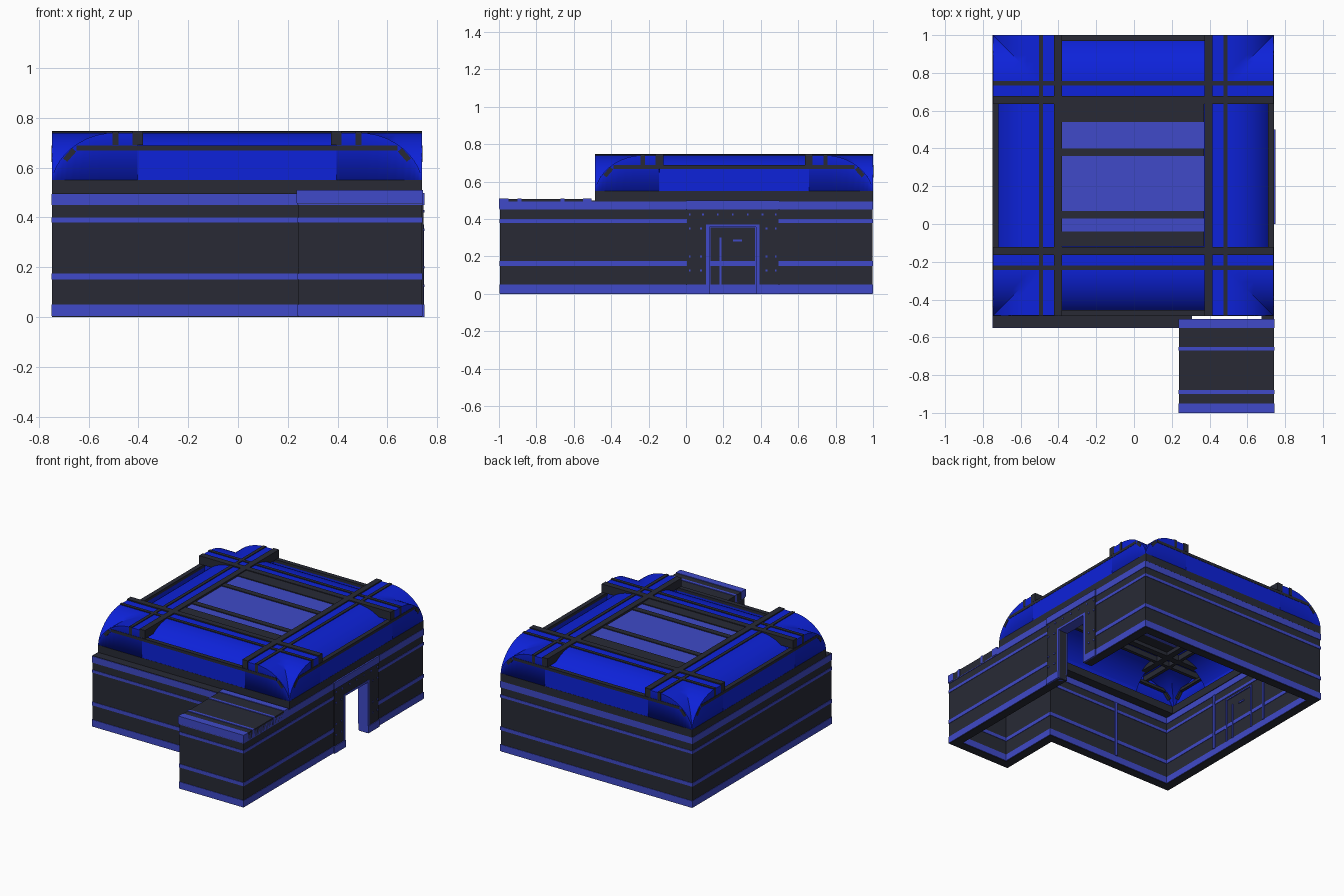
import bpy, bmesh, math
from mathutils import Vector, Matrix

if "Cube" in bpy.data.objects:
    bpy.data.objects.remove(bpy.data.objects["Cube"])

def material(name, rgb):
    m = bpy.data.materials.new(name)
    m.diffuse_color = (*rgb, 1)
    m.use_nodes = True
    m.node_tree.nodes["Principled BSDF"].inputs["Base Color"].default_value = m.diffuse_color
    return m

DARK = material("dark_metal", (0.021, 0.023, 0.036))
TRIM = material("trim_blue", (0.05, 0.068, 0.58))
BLUE = material("roof_blue", (0.004, 0.016, 0.70))

def finish(bm, name, mat):
    bmesh.ops.recalc_face_normals(bm, faces=bm.faces)
    me = bpy.data.meshes.new(name)
    bm.to_mesh(me)
    bm.free()
    ob = bpy.data.objects.new(name, me)
    bpy.context.collection.objects.link(ob)
    me.materials.append(mat)
    return ob

def boxes(name, mat, items, mats=(Matrix(),)):
    """items: (x0,x1,y0,y1,z0,z1[,tilt about y]); repeated for every matrix in mats."""
    bm = bmesh.new()
    for M in mats:
        for x0, x1, y0, y1, z0, z1, *t in items:
            T = Matrix.Translation(((x0+x1)/2, (y0+y1)/2, (z0+z1)/2))
            R = Matrix.Rotation(t[0] if t else 0, 4, 'Y')
            S = Matrix.Diagonal((x1-x0, y1-y0, z1-z0, 1))
            bmesh.ops.create_cube(bm, size=1, matrix=M @ T @ R @ S)
    return finish(bm, name, mat)

def offset(path, d, closed):
    out, n = [], len(path)
    for i, p in enumerate(path):
        ns = []
        for a, b, ok in ((i-1, i, closed or i > 0), (i, (i+1) % n, closed or i < n-1)):
            if ok:
                e = (Vector(path[b]) - Vector(path[a])).normalized()
                ns.append(Vector((e.y, -e.x)))
        m = ns[0] if len(ns) == 1 else (ns[0]+ns[1]) / (1 + ns[0].dot(ns[1]))
        out.append(Vector(p) + m*d)
    return out

def wall(name, mat, path, z0, z1, out, thick, closed):
    bm = bmesh.new()
    O, I = offset(path, out, closed), offset(path, out-thick, closed)
    rings = [[bm.verts.new((*p, z)) for p, z in ((o, z0), (o, z1), (i, z1), (i, z0))]
             for o, i in zip(O, I)]
    n = len(rings)
    for k in range(n if closed else n-1):
        a, b = rings[k], rings[(k+1) % n]
        for j in range(4):
            bm.faces.new((a[j], b[j], b[(j+1) % 4], a[(j+1) % 4]))
    if not closed:
        bm.faces.new(rings[0])
        bm.faces.new(rings[-1])
    return finish(bm, name, mat)

# Walls: L-shaped footprint, open floor, doorway gap in the right wall
corners = [(.742, 1), (-.75, 1), (-.75, -.55), (.24, -.55), (.24, -.997), (.742, -.997)]
gap = [(.742, .375)] + corners + [(.742, .125)]
wall("lower_wall", DARK, gap, 0, .36, -.003, .062, False)
wall("upper_wall", DARK, corners, .36, .498, -.003, .062, True)
wall("foot_band", TRIM, gap, .003, .05, 0, .068, False)
wall("low_stripe", TRIM, gap, .15, .175, 0, .068, False)
wall("high_stripe", TRIM, corners, .38, .4, 0, .068, True)
wall("top_band", TRIM, corners, .45, .495, 0, .068, True)

# Annex roof slab with wrapped strips
boxes("annex_roof", DARK, [(.237, .742, -.998, -.505, .455, .506)])
boxes("annex_roof_strips", TRIM, [(.236, .744, a, b, .457, .51) for a, b in
      ((-1, -.95), (-.9, -.88), (-.67, -.65), (-.55, -.504))])

# Door surround, feet and rivets
boxes("door_feet_and_header", TRIM, [(.70, .75, 0, .125, 0, .05), (.70, .75, .375, .5, 0, .05),
      (.73, .75, 0, .5, .45, .498)])
boxes("door_posts", DARK, [(.735, .745, .005, .108, .05, .45), (.735, .745, .392, .495, .05, .45),
      (.735, .745, .108, .392, .37, .45)])
boxes("door_frame", TRIM, [(.67, .747, .108, .125, .05, .36), (.67, .747, .375, .392, .05, .36),
      (.67, .747, .108, .392, .358, .372)])
boxes("door_rivets", TRIM, [(.74, .749, y-.005, y+.005, z-.005, z+.005)
      for z, ys in ((.425, (.02, .09, .17, .25, .33, .41, .48)), (.35, (.02, .08, .43, .48)),
                    (.2, (.02, .08, .43, .48)), (.125, (.02, .08, .43, .48))) for y in ys])

# Inner wall ribs
ribs = []
for c in (-.25, .25):
    ribs += [(c-.008, c+.008, .925, .94, .05, .45)]
for c in (0, .5):
    ribs += [(-.69, -.675, c-.008, c+.008, .05, .45), (.665, .68, c-.008, c+.008, .05, .45)]
ribs += [(-.258, -.242, -.49, -.475, .05, .45), (-.69, -.678, .12, .13, .05, .36),
         (-.69, -.678, .37, .38, .05, .36), (-.69, -.678, .12, .38, .355, .365),
         (-.69, -.678, .18, .19, .05, .3), (-.69, -.678, .25, .3, .28, .29)]
boxes("inner_ribs", TRIM, ribs)

# Roof shell: rounded edge vaults; corner blocks are crossed vaults
CX, CY, H, STEP = -.004, .257, .7425, .3425

def vault(d):
    t = 1 - min(d, .25)/.25
    return .55 + .19*(1 - t*t)**.6

def height(u, v):
    a, b = H-abs(u), H-abs(v)
    if a < STEP and b < STEP:
        return vault(max(a, b))
    if a < STEP or b < STEP:
        return vault(min(a, b))
    return .73

ds = [0, .006, .015, .03, .05, .075, .105, .14, .18, .22, .25, .342, .343]
us = [-H+d for d in ds] + [H-d for d in reversed(ds)]
n = len(us)
bm = bmesh.new()
g = [[bm.verts.new((CX+u, CY+v, height(u, v))) for v in us] for u in us]
for i in range(n-1):
    for j in range(n-1):
        a, b, c, d = g[i][j], g[i+1][j], g[i+1][j+1], g[i][j+1]
        if i == j:
            bm.faces.new((a, b, c)); bm.faces.new((a, c, d))
        elif i + j == n-2:
            bm.faces.new((a, b, d)); bm.faces.new((b, c, d))
        else:
            bm.faces.new((a, b, c, d))
edge = [e for e in bm.edges if e.is_boundary]
skirt = bmesh.ops.extrude_edge_only(bm, edges=edge)["geom"]
for v in skirt:
    if isinstance(v, bmesh.types.BMVert):
        v.co.z = .52
roof = finish(bm, "roof_shell", BLUE)
sol = roof.modifiers.new("thickness", 'SOLIDIFY')
sol.thickness, sol.offset = .012, -1
bpy.context.view_layer.objects.active = roof
roof.select_set(True)
bpy.ops.object.shade_smooth_by_angle(angle=math.radians(35))
roof.select_set(False)

# Roof trim, repeated on four sides about the roof centre
turns = [Matrix.Translation((CX, CY, 0)) @ Matrix.Rotation(k*math.pi/2, 4, 'Z') for k in range(4)]
square = [(CX+H, CY-H), (CX+H, CY+H), (CX-H, CY+H), (CX-H, CY-H)]
wall("roof_rim", DARK, square, .495, .55, .001, .07, True)
boxes("roof_beams", DARK, [(-.42, -.378, -H-.001, H+.001, .69, .748)], turns)
boxes("roof_strips", DARK, [(-.5, -.477, -H-.001, H+.001, .69, .745)], turns)
boxes("edge_caps", DARK, [(-.645, .645, -H-.002, -H+.03, .668, .688),
      (-.7, -.645, -H-.002, -H+.03, .64, .662, -.85),
      (.645, .7, -H-.002, -H+.03, .64, .662, .85)], turns)
boxes("edge_panels", BLUE, [(-.4, .4, -H, -H+.026, .55, .67)], turns)

# Centre skylight with dark slats
boxes("skylight_panel", TRIM, [(-.38, .37, -.12, .635, .715, .737)])
boxes("skylight_slats", DARK, [(-.38, .37, a, b, .715, .743) for a, b in
      ((-.12, -.04), (.03, .07), (.36, .4), (.54, .635))])
